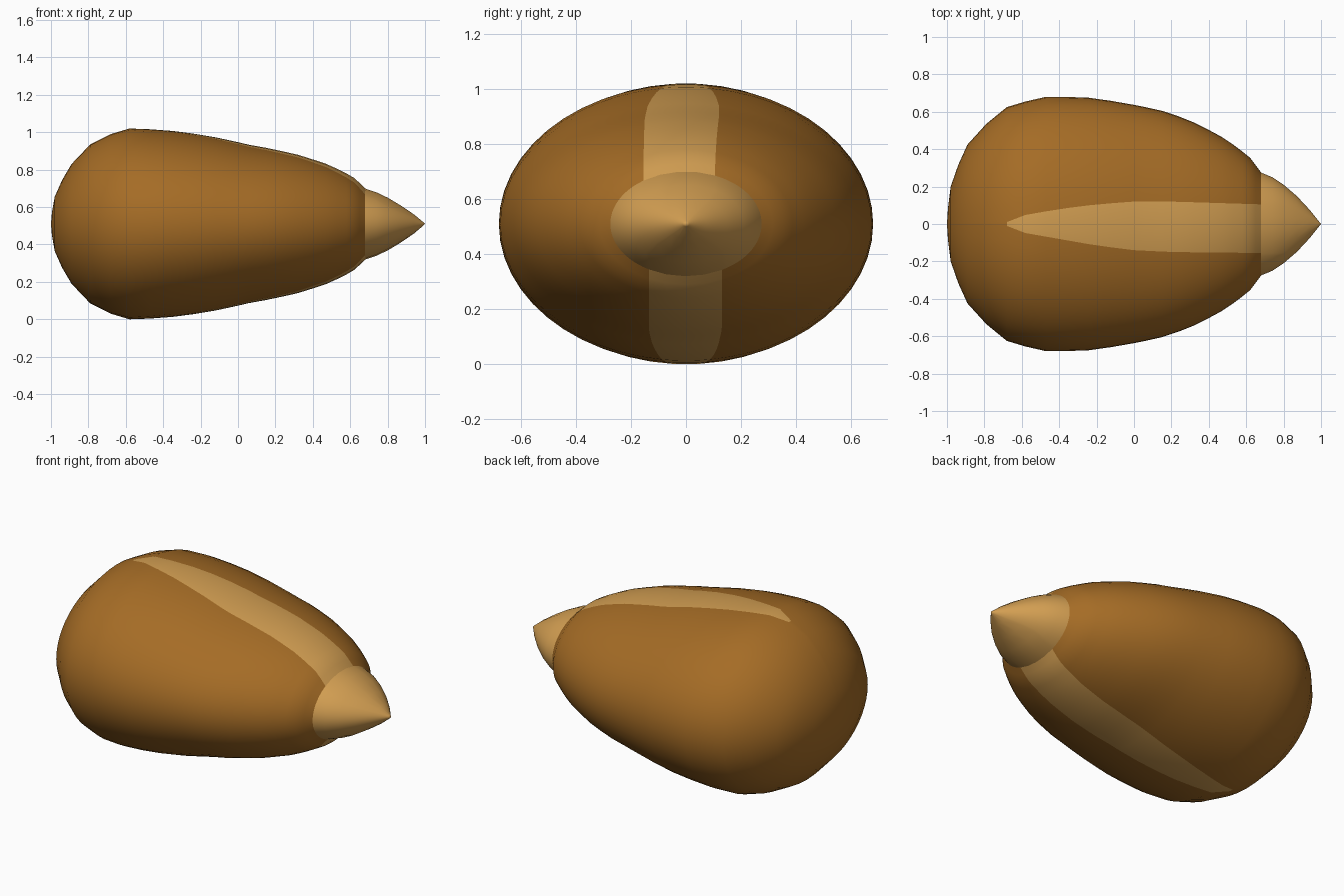
import bpy, bmesh, math

if "Cube" in bpy.data.objects:
    bpy.data.objects.remove(bpy.data.objects["Cube"])

CZ = 0.51  # height of the long axis


def material(name, rgb):
    m = bpy.data.materials.new(name)
    m.diffuse_color = (*rgb, 1)
    m.use_nodes = True
    m.node_tree.nodes["Principled BSDF"].inputs["Base Color"].default_value = m.diffuse_color
    return m


brown = material("brown husk", (0.376, 0.150, 0.019))
tan = material("tan tip", (0.645, 0.342, 0.084))

# stations along x: (x, half width y, half height z)
BODY = [(-0.995, 0.08, 0.06), (-0.98, 0.20, 0.145), (-0.94, 0.315, 0.235), (-0.89, 0.425, 0.32),
        (-0.79, 0.535, 0.425), (-0.68, 0.625, 0.48), (-0.58, 0.655, 0.51),
        (-0.47, 0.68, 0.506), (-0.35, 0.679, 0.497), (-0.24, 0.675, 0.483),
        (-0.12, 0.658, 0.463), (0.0, 0.637, 0.437), (0.06, 0.625, 0.423), (0.15, 0.605, 0.407),
        (0.24, 0.575, 0.388), (0.32, 0.543, 0.37), (0.40, 0.503, 0.345), (0.47, 0.465, 0.322),
        (0.53, 0.425, 0.295), (0.58, 0.387, 0.27), (0.62, 0.355, 0.247), (0.65, 0.315, 0.22),
        (0.68, 0.275, 0.19)]
TIP = [(0.68, 0.275, 0.19), (0.74, 0.25, 0.17), (0.80, 0.21, 0.142), (0.87, 0.15, 0.10),
       (0.94, 0.075, 0.052), (0.99, 0.012, 0.01)]
# stripe edges: (x, low y, high y)
TOP = [(-0.69, -0.006, 0.006), (-0.6, -0.045, 0.045), (-0.4, -0.08, 0.08), (-0.2, -0.115, 0.105),
       (0.0, -0.14, 0.12), (0.2, -0.15, 0.12), (0.68, -0.155, 0.105)]
BOTTOM = [(-0.69, -0.006, 0.006), (-0.6, -0.045, 0.045), (-0.4, -0.08, 0.08), (-0.2, -0.105, 0.105),
          (0.0, -0.125, 0.12), (0.2, -0.135, 0.13), (0.68, -0.135, 0.13)]
NS, NB = 4, 24  # segments across a stripe and around each flank


def stripe(table, x):
    x = min(max(x, table[0][0]), table[-1][0])
    for a, b in zip(table, table[1:]):
        if x <= b[0]:
            t = (x - a[0]) / (b[0] - a[0])
            return [a[i] + (b[i] - a[i]) * t for i in (1, 2)]


def ring_angles(x, ry):
    """Angles around the section, with vertices placed on the stripe edges."""
    t = [math.asin(y / ry) for y in stripe(TOP, x)]
    b = [math.pi - math.asin(y / ry) for y in reversed(stripe(BOTTOM, x))]
    marks = [(t[0], t[1], NS), (t[1], b[0], NB), (b[0], b[1], NS), (b[1], t[0] + 2 * math.pi, NB)]
    return [lo + (hi - lo) * i / n for lo, hi, n in marks for i in range(n)]


def shell(name, stations, poles, striped):
    bm = bmesh.new()
    rings = []
    for x, ry, rz in stations:
        rings.append([bm.verts.new((x, ry * math.sin(a), CZ + rz * math.cos(a)))
                      for a in ring_angles(x, max(ry, 0.2) if not striped else ry)])
    n = len(rings[0])
    for r, (p, q) in enumerate(zip(rings, rings[1:])):
        for i in range(n):
            j = (i + 1) % n
            f = bm.faces.new((p[i], p[j], q[j], q[i]))
            on_stripe = i < NS or NS + NB <= i < 2 * NS + NB
            f.material_index = int(not striped or (on_stripe and stations[r][0] >= -0.69))
    for x, ring in ((poles[0], rings[0]), (poles[1], rings[-1])):
        if x is not None:
            pole = bm.verts.new((x, 0, CZ))
            for i in range(n):
                f = bm.faces.new((pole, ring[i], ring[(i + 1) % n]))
                f.material_index = int(not striped)
    bmesh.ops.recalc_face_normals(bm, faces=bm.faces)
    for f in bm.faces:
        f.smooth = True
    me = bpy.data.meshes.new(name)
    bm.to_mesh(me)
    bm.free()
    me.materials.append(brown)
    me.materials.append(tan)
    ob = bpy.data.objects.new(name, me)
    bpy.context.collection.objects.link(ob)
    return ob


# rounded body with a pale stripe above and below; pointed tip
shell("body", BODY, (-1.0, None), True)
shell("tip", TIP, (None, 1.0), False)
